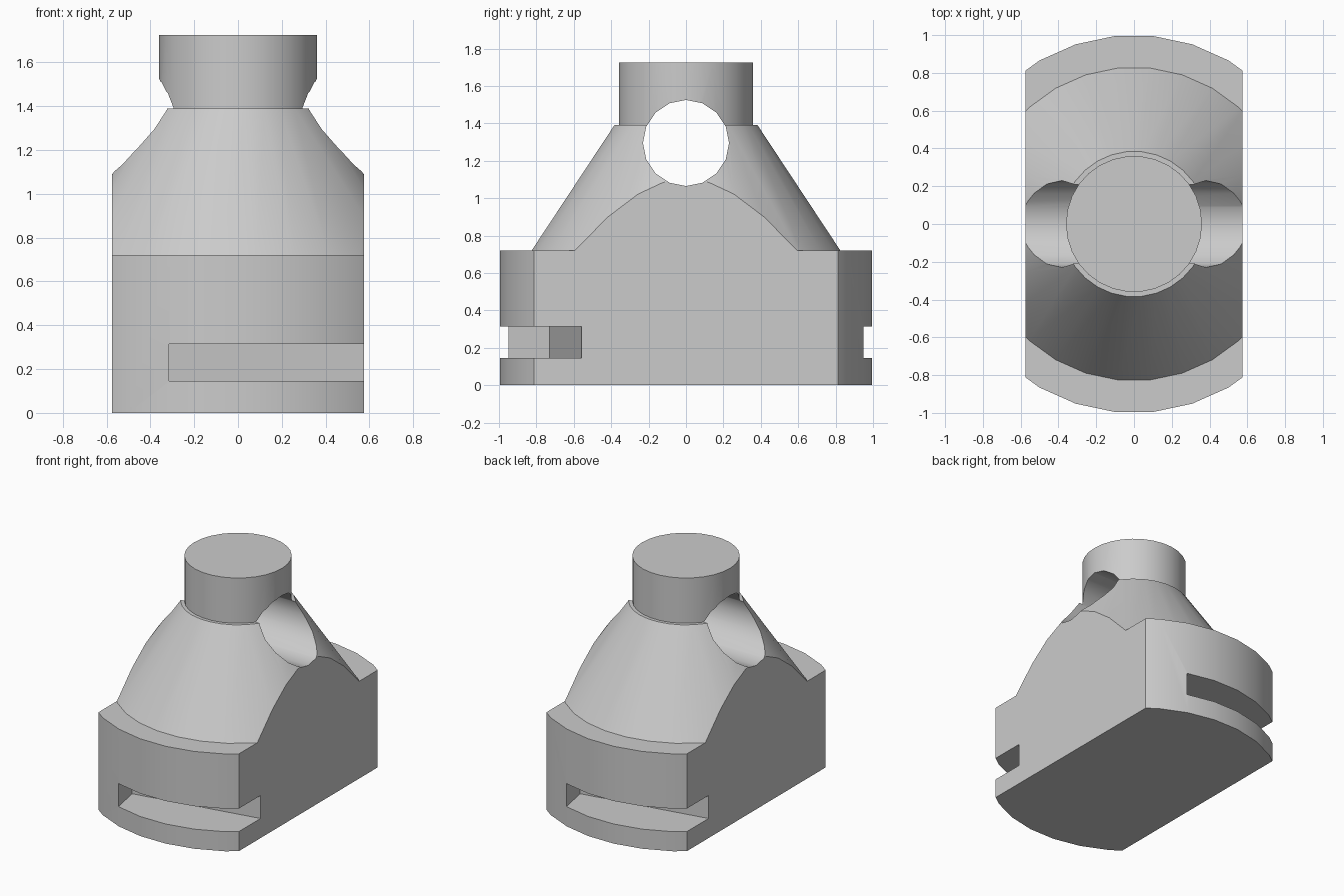
import bpy, bmesh
from math import radians, cos, sin, pi
from mathutils import Matrix, Vector

default = bpy.data.objects.get("Cube")
if default:
    bpy.data.objects.remove(default, do_unlink=True)

grey = bpy.data.materials.new("plain_grey")
grey.use_nodes = True
grey.diffuse_color = (0.6, 0.6, 0.6, 1)
grey.node_tree.nodes["Principled BSDF"].inputs["Base Color"].default_value = (0.6, 0.6, 0.6, 1)

HALF_WIDTH = 0.575
SIDES = 30


def make_object(name, bm):
    bmesh.ops.recalc_face_normals(bm, faces=bm.faces)
    mesh = bpy.data.meshes.new(name)
    bm.to_mesh(mesh)
    bm.free()
    mesh.materials.append(grey)
    obj = bpy.data.objects.new(name, mesh)
    bpy.context.collection.objects.link(obj)
    return obj


def lathe(name, profile, sides):
    """Stack rings of (radius, height) and cap both ends."""
    bm = bmesh.new()
    rings = [[bm.verts.new((r * cos(2 * pi * i / sides), r * sin(2 * pi * i / sides), z))
              for i in range(sides)] for r, z in profile]
    for low, high in zip(rings, rings[1:]):
        for i in range(sides):
            j = (i + 1) % sides
            bm.faces.new((low[i], low[j], high[j], high[i]))
    bm.faces.new(rings[0][::-1])
    bm.faces.new(rings[-1])
    return make_object(name, bm)


def box(name, low, high, matrix=Matrix()):
    """Box between two corners, then placed by a matrix."""
    low, high = Vector(low), Vector(high)
    bm = bmesh.new()
    bmesh.ops.create_cube(bm, size=1)
    bmesh.ops.scale(bm, vec=high - low, verts=bm.verts)
    bmesh.ops.translate(bm, vec=(low + high) / 2, verts=bm.verts)
    bmesh.ops.transform(bm, matrix=matrix, verts=bm.verts)
    return make_object(name, bm)


def apply_boolean(obj, cutter, operation="DIFFERENCE"):
    mod = obj.modifiers.new(cutter.name, "BOOLEAN")
    mod.operation = operation
    mod.solver = "EXACT"
    mod.object = cutter
    bpy.context.view_layer.objects.active = obj
    bpy.ops.object.modifier_apply(modifier=mod.name)
    bpy.data.objects.remove(cutter, do_unlink=True)


# Turned body: round base, conical shoulder, small ledge and neck
body = lathe("body", [(1, 0), (1, 0.72), (0.83, 0.72), (0.385, 1.39),
                      (0.36, 1.39), (0.36, 1.725)], SIDES)

# Flat sides
apply_boolean(body, box("side_trim", (-HALF_WIDTH, -2, -1), (HALF_WIDTH, 2, 3)), "INTERSECT")

# Cross hole through the shoulder and neck
hole = lathe("cross_hole", [(0.23, -1), (0.23, 1)], 16)
hole.data.transform(Matrix.Translation((0, 0, 1.295)) @ Matrix.Rotation(radians(90), 4, "Y"))
apply_boolean(body, hole)

# Slanted slots, one at the front and its half-turn copy at the back
for turn in (0, pi):
    place = (Matrix.Rotation(turn, 4, "Z") @ Matrix.Translation((-0.355, -0.73, 0))
             @ Matrix.Rotation(radians(10.5), 4, "Z"))
    apply_boolean(body, box("slot", (0, -0.8, 0.145), (1.5, 0, 0.315), place))

# Smooth round faces, sharp corners
bpy.ops.object.select_all(action="DESELECT")
body.select_set(True)
bpy.context.view_layer.objects.active = body
bpy.ops.object.shade_smooth_by_angle(angle=radians(30))
